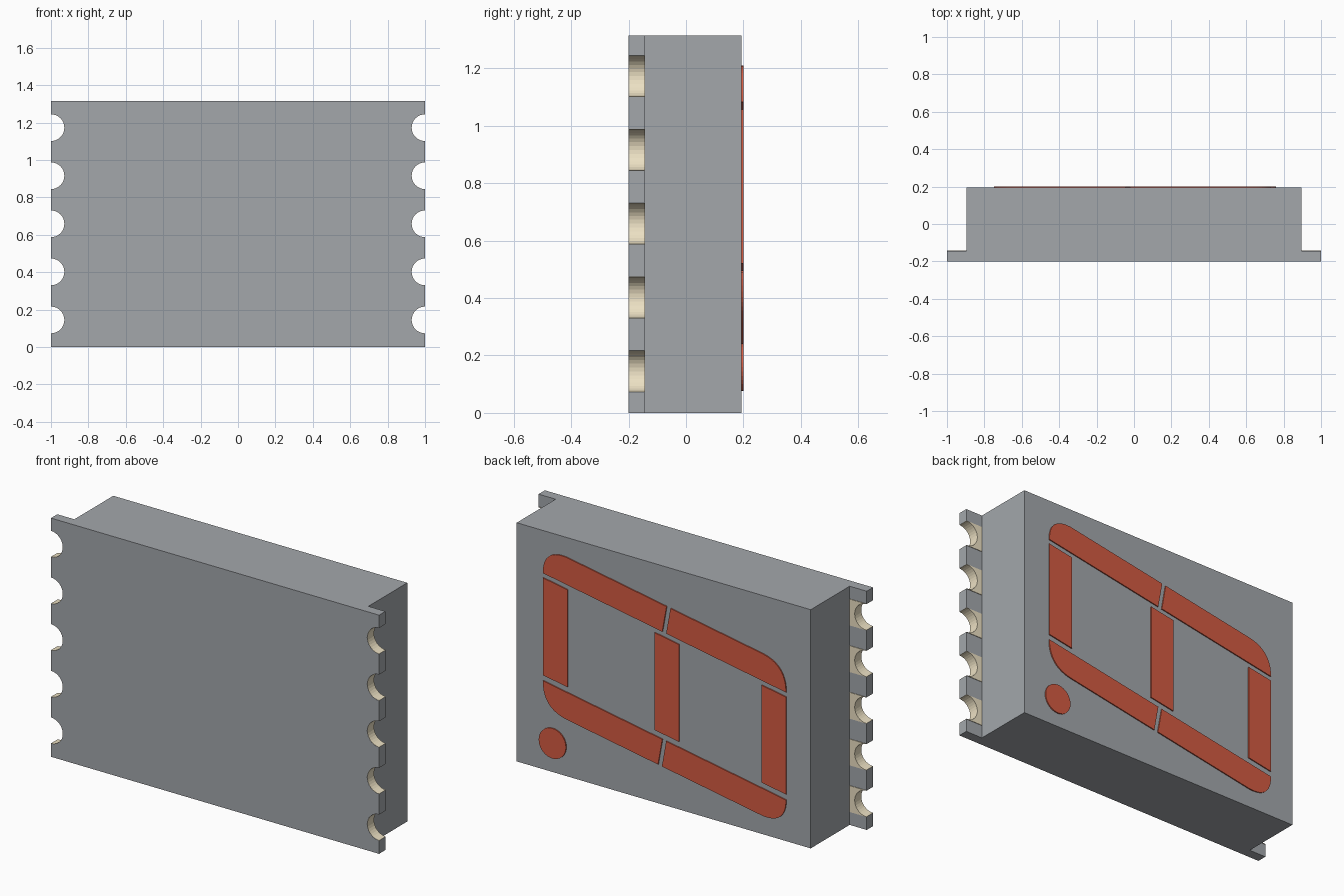
import bpy, bmesh, math

if "Cube" in bpy.data.objects:
    bpy.data.objects.remove(bpy.data.objects["Cube"])

H = 1.315                 # overall height
SLOPE = 0.1763            # slant of the digit
Y_STEP, Y_FACE = -0.145, 0.194
NOTCH_Z = [0.145 + 0.257 * i for i in range(5)]
NOTCH_R = 0.0725


def material(name, rgb):
    m = bpy.data.materials.new(name)
    m.diffuse_color = (*rgb, 1)
    m.use_nodes = True
    m.node_tree.nodes["Principled BSDF"].inputs["Base Color"].default_value = m.diffuse_color
    return m


grey = material("housing_grey", (0.366, 0.386, 0.41))
red = material("segment_red", (0.66, 0.105, 0.055))
cream = material("contact_cream", (0.84, 0.75, 0.55))


def prism(name, pts, y0, y1, mat):
    """Extrude an (x, z) outline from y0 to y1."""
    bm = bmesh.new()
    face = bm.faces.new([bm.verts.new((x, y0, z)) for x, z in pts])
    ext = bmesh.ops.extrude_face_region(bm, geom=[face], use_keep_orig=True)
    for v in ext["geom"]:
        if isinstance(v, bmesh.types.BMVert):
            v.co.y = y1
    bmesh.ops.recalc_face_normals(bm, faces=bm.faces)
    me = bpy.data.meshes.new(name)
    bm.to_mesh(me)
    bm.free()
    me.materials.append(mat)
    ob = bpy.data.objects.new(name, me)
    bpy.context.collection.objects.link(ob)
    return ob


def notch(z, r, n=16):
    """Half circle cut into the x = 1 edge, from bottom to top."""
    return [(1 - r * math.sin(math.pi * i / n), z - r * math.cos(math.pi * i / n))
            for i in range(n + 1)]


def corner(a, c, b, n=12):
    """Rounded corner from a to b, pulled towards c."""
    return [tuple((1 - t) ** 2 * p + 2 * t * (1 - t) * q + t * t * r
                  for p, q, r in zip(a, c, b))
            for t in (i / n for i in range(n + 1))]


# Housing and the wider plate with notched edges
W = 0.896
prism("housing", [(-W, 0), (W, 0), (W, H), (-W, H)], Y_STEP, Y_FACE, grey)
edge = [(1, 0)] + [p for z in NOTCH_Z for p in notch(z, NOTCH_R)] + [(1, H)]
prism("base_plate", edge + [(-x, z) for x, z in reversed(edge)], -0.2, Y_STEP, grey)

# Contacts lining each notch
for side, s in (("right", 1), ("left", -1)):
    for i, z in enumerate(NOTCH_Z):
        pts = [(0.89, z - NOTCH_R), (1, z - NOTCH_R)] + notch(z, NOTCH_R - 0.001)
        pts += [(1, z + NOTCH_R), (0.89, z + NOTCH_R)]
        prism(f"contact_{side}_{i + 1}", [(s * x, q) for x, q in pts],
              -0.1995, -0.142, cream)

# Three slanted cross segments
for name, x0, x1 in (("outer", 0.582, 0.733), ("middle", -0.096, 0.052),
                     ("inner", -0.749, -0.6)):
    pts = [(x0, 0.392 + SLOPE * x0), (x1, 0.392 + SLOPE * x1),
           (x1, 0.928 + SLOPE * x1), (x0, 0.928 + SLOPE * x0)]
    prism("cross_segment_" + name, pts, Y_FACE - 0.01, 0.2, red)


# Long segments: a split bar with rounded ends; the lower one mirrors its height
def low(x):
    return x, 0.954 + SLOPE * x


def high(x):
    return x, 1.104 + SLOPE * x


def bar(gap, x_plus, x_minus):
    """Two halves of the upper bar, split at x = gap."""
    lean, half = 0.013, 0.012
    plus = [low(gap + lean + half)]
    plus += corner(low(x_plus), (x_plus, high(x_plus)[1] - 0.012), high(x_plus - 0.14))
    plus += [high(gap - lean + half)]
    minus = [low(gap + lean - half), high(gap - lean - half)]
    minus += corner(high(x_minus + 0.15), high(x_minus), low(x_minus))
    return plus, minus


for row, gap, xp, xm in (("upper", -0.02, 0.733, -0.749),
                         ("lower", -0.006, 0.749, -0.733)):
    for part, pts in zip("ab", bar(gap, xp, xm)):
        if row == "lower":          # turned 180 degrees
            pts = [(-x, H - z) for x, z in pts]
        prism(f"{row}_segment_{part}", pts, Y_FACE - 0.01, 0.2, red)

# Decimal dot
prism("dot", [(0.675 + 0.083 * math.cos(math.tau * i / 32),
               0.16 + 0.083 * math.sin(math.tau * i / 32)) for i in range(32)],
      Y_FACE - 0.01, 0.2, red)
